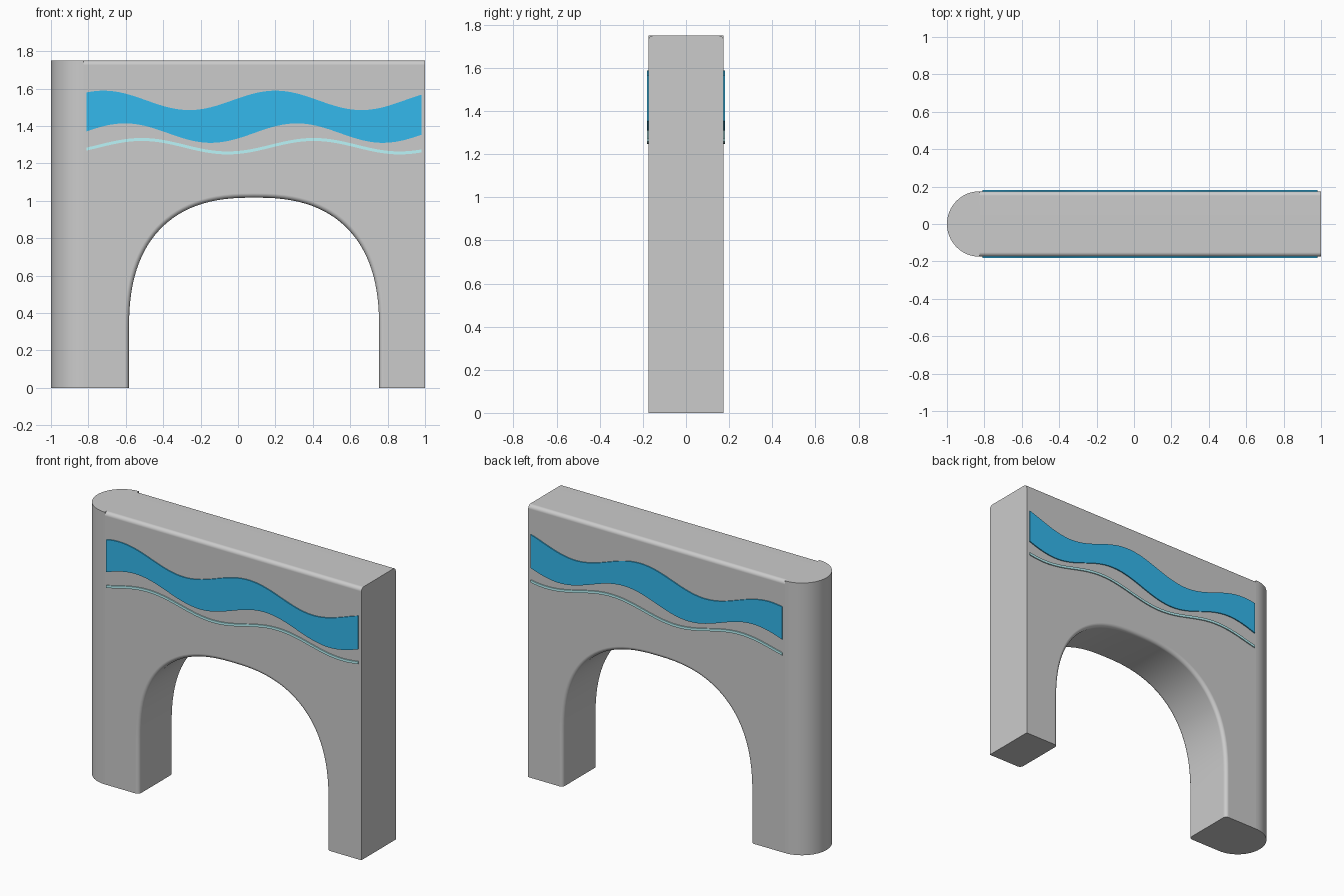
import bpy, bmesh
from math import sin, cos, pi, radians

if "Cube" in bpy.data.objects:
    bpy.data.objects.remove(bpy.data.objects["Cube"])

D = 0.175            # half depth of the wall
H = 1.75             # wall height
JOIN = -0.825        # where the round end meets the wall


def material(name, rgb):
    m = bpy.data.materials.new(name)
    m.diffuse_color = (*rgb, 1)
    m.use_nodes = True
    m.node_tree.nodes["Principled BSDF"].inputs["Base Color"].default_value = m.diffuse_color
    return m


def extruded(name, outline, axis, lo, hi, mat, bevel_size=None):
    """Extrude a flat outline along 'y' or 'z'; bevel_size gives a radius per edge."""
    bm = bmesh.new()

    def place(p, d):
        return (p[0], d, p[1]) if axis == 'y' else (p[0], p[1], d)

    a = [bm.verts.new(place(p, lo)) for p in outline]
    b = [bm.verts.new(place(p, hi)) for p in outline]
    bm.faces.new(a)
    bm.faces.new(b[::-1])
    n = len(outline)
    for i in range(n):
        j = (i + 1) % n
        bm.faces.new((a[j], a[i], b[i], b[j]))
    bmesh.ops.recalc_face_normals(bm, faces=bm.faces)
    if bevel_size:
        edges = [e for e in bm.edges if bevel_size(*(v.co for v in e.verts))]
        bmesh.ops.bevel(bm, geom=edges, offset=0.024, segments=4, profile=0.5,
                        affect='EDGES', clamp_overlap=True)
    me = bpy.data.meshes.new(name)
    bm.to_mesh(me)
    bm.free()
    ob = bpy.data.objects.new(name, me)
    bpy.context.collection.objects.link(ob)
    me.materials.append(mat)
    bpy.ops.object.select_all(action='DESELECT')
    bpy.context.view_layer.objects.active = ob
    ob.select_set(True)
    bpy.ops.object.shade_smooth_by_angle(angle=radians(30))
    return ob


stone = material("pale_stone", (0.90, 0.91, 0.915))
blue = material("blue", (0.033, 0.48, 0.84))
cyan = material("pale_cyan", (0.5, 0.92, 0.95))

# Arch opening: straight legs below a superellipse
CX, A, SPRING, RISE, N = 0.086, 0.669, 0.3, 0.717, 2.5
arch = [(CX - A, 0)]
for i in range(57):
    t = pi - pi * i / 56
    c, s = cos(t), max(sin(t), 0)
    x = A * abs(c) ** (2 / N) * (1 if c > 0 else -1)
    arch.append((CX + x, SPRING + RISE * s ** (2 / N)))
arch.append((CX + A, 0))


def rounded_edge(p, q):
    """Front and back edges along the wall top and around the arch."""
    if abs(p.y - q.y) > 1e-4:
        return False
    top = p.z > H - 1e-4 and q.z > H - 1e-4
    in_arch = all(CX - A - 0.01 < v.x < CX + A + 0.01 for v in (p, q))
    on_floor = p.z < 1e-4 and q.z < 1e-4
    return top or (in_arch and not on_floor)


# Wall with arch
wall = extruded("arch_wall", [(JOIN, 0)] + arch + [(1, 0), (1, H), (JOIN, H)],
                'y', -D, D, stone, rounded_edge)
wn = wall.modifiers.new("even_shading", 'WEIGHTED_NORMAL')
wn.keep_sharp = True

# Half-round end column
half = [(JOIN - D * sin(pi * i / 32), D * cos(pi * i / 32)) for i in range(33)]
extruded("round_end", half, 'z', 0, H, stone)


# Wavy bands, mirrored to the back
def wave(x, mid, amp, peak):
    return mid + amp * cos(2 * pi * (x - peak) / 0.92)


def band(name, upper, lower, mat):
    xs = [-0.81 + 1.79 * i / 72 for i in range(73)]
    outline = ([(x, wave(x, *lower)) for x in xs] +
               [(x, wave(x, *upper)) for x in reversed(xs)])
    ob = extruded(name, outline, 'y', -D - 0.007, -D + 0.005, mat)
    mir = ob.modifiers.new("both_sides", 'MIRROR')
    mir.use_axis = (False, True, False)


band("wide_wave", (1.537, 0.052, 0.2), (1.362, 0.052, 0.315), blue)
band("thin_wave", (1.300, 0.036, 0.405), (1.284, 0.036, 0.405), cyan)
